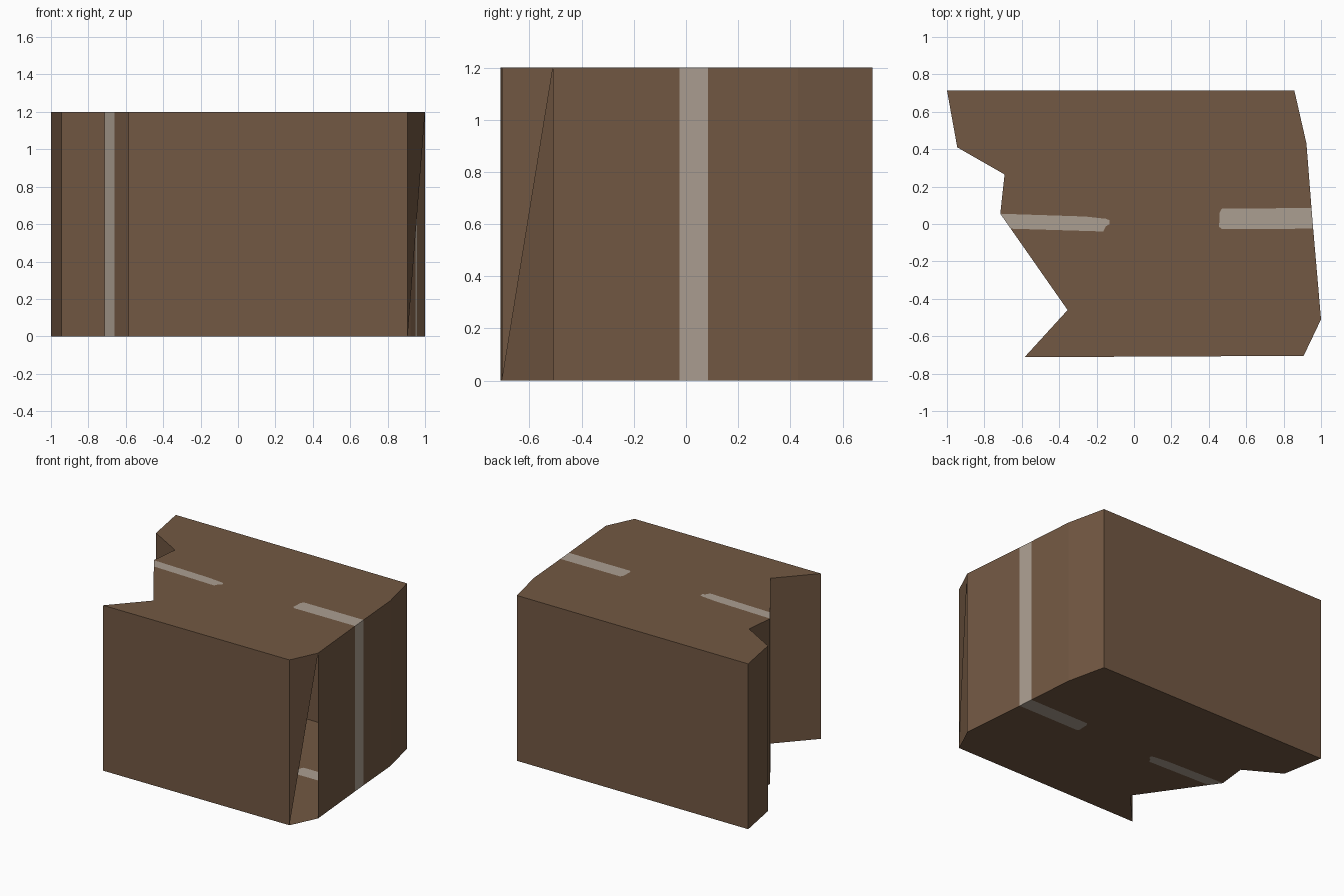
import bpy, bmesh

if "Cube" in bpy.data.objects:
    bpy.data.objects.remove(bpy.data.objects["Cube"])

H = 1.2


def material(name, rgb):
    m = bpy.data.materials.new(name)
    m.diffuse_color = (*rgb, 1)
    m.use_nodes = True
    m.node_tree.nodes["Principled BSDF"].inputs["Base Color"].default_value = m.diffuse_color
    return m


# Wall corners seen from above, counter-clockwise; tape strips cross two walls
left_tape_edge = [(-0.715, 0.055), (-0.659, -0.025)]
right_tape_edge = [(0.958, -0.025), (0.949, 0.085)]
left_tape_inner = [(-0.26, 0.04), (-0.15, 0.028), (-0.13, 0.02), (-0.13, 0.0),
                   (-0.15, -0.012), (-0.165, -0.04)]
right_tape_inner = [(0.47, -0.027), (0.455, -0.015), (0.458, 0.06), (0.47, 0.083)]
front_right = [(0.907, -0.705), (1.0, -0.51)]

outline = ([(-0.585, -0.712)] + front_right + right_tape_edge
           + [(0.922, 0.43), (0.857, 0.715), (-1.0, 0.715), (-0.945, 0.41), (-0.692, 0.265)]
           + left_tape_edge + [(-0.355, -0.46)])

bm = bmesh.new()
cache = {}


def vert(p, z):
    key = (*p, z)
    if key not in cache:
        cache[key] = bm.verts.new(key)
    return cache[key]


def face(verts, mat=0):
    bm.faces.new(verts).material_index = mat


# Walls, with the tape strips and the torn triangular hole at one corner
for a, b in zip(outline, outline[1:] + outline[:1]):
    if [a, b] == front_right:
        face([vert(a, 0), vert(b, H), vert(a, H)])
    else:
        taped = [a, b] in (left_tape_edge, right_tape_edge)
        face([vert(a, 0), vert(b, 0), vert(b, H), vert(a, H)], int(taped))

# Top and bottom panels: the card runs around the tape ends
card = []
for p in outline:
    card.append(p)
    if p == right_tape_edge[0]:
        card += right_tape_inner
    if p == left_tape_edge[0]:
        card += left_tape_inner
left_tape = left_tape_edge + left_tape_inner[::-1]
right_tape = right_tape_edge + right_tape_inner[::-1]
for poly, mat in ((card, 0), (left_tape, 1), (right_tape, 1)):
    face([vert(p, H) for p in poly], mat)
    face([vert(p, 0) for p in reversed(poly)], mat)

mesh = bpy.data.meshes.new("cardboard_box")
bm.to_mesh(mesh)
bm.free()
mesh.materials.append(material("cardboard brown", (0.17, 0.098, 0.056)))
mesh.materials.append(material("packing tape", (0.41, 0.345, 0.285)))
box = bpy.data.objects.new("cardboard_box", mesh)
bpy.context.collection.objects.link(box)
